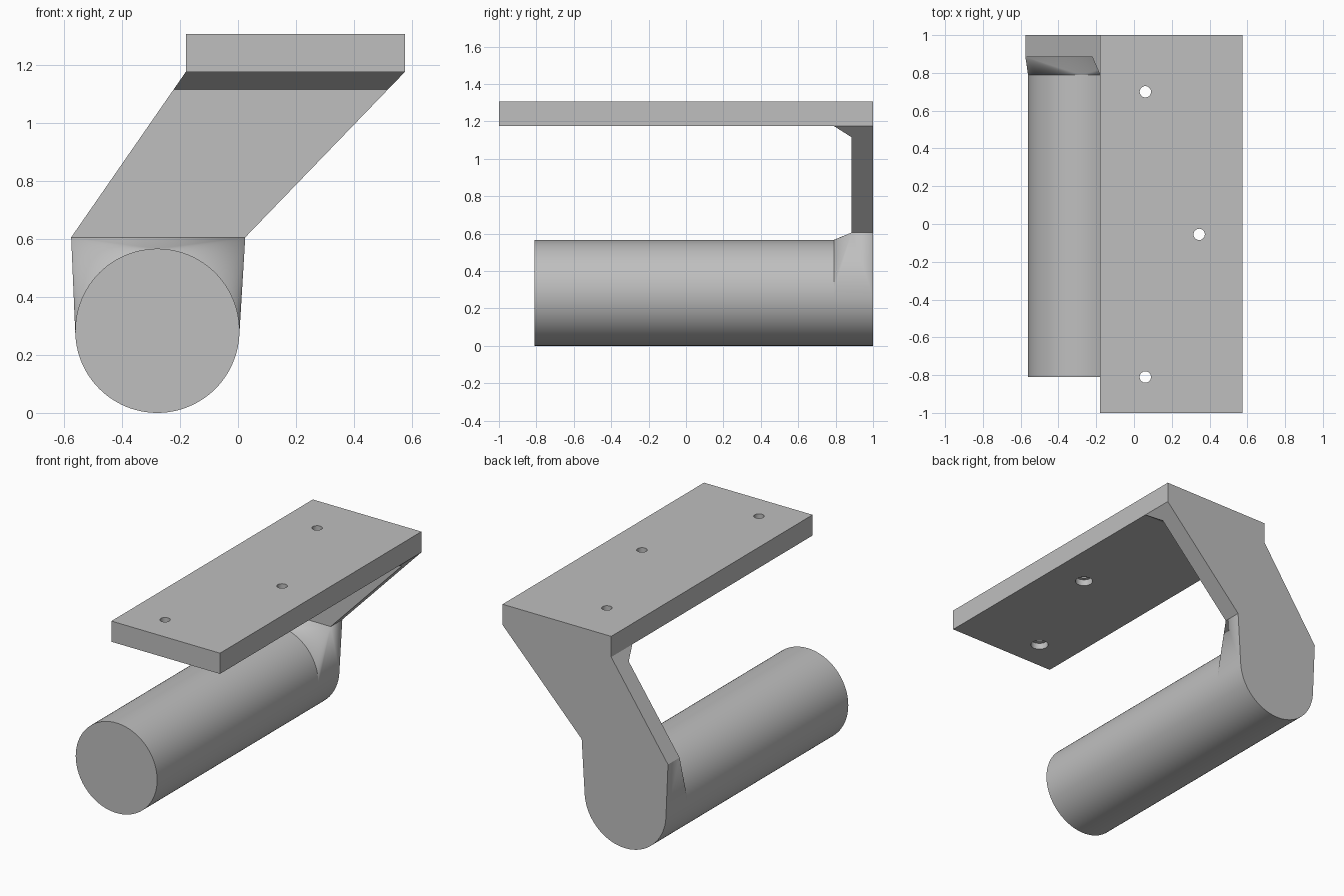
import bpy
import bmesh
from math import cos, sin, pi, radians

if "Cube" in bpy.data.objects:
    bpy.data.objects.remove(bpy.data.objects["Cube"], do_unlink=True)

GREY = (0.52, 0.52, 0.52, 1)
grey = bpy.data.materials.new("plain grey")
grey.use_nodes = True
grey.diffuse_color = GREY
grey.node_tree.nodes["Principled BSDF"].inputs["Base Color"].default_value = GREY

SEGMENTS = 96
BACK = 1.0
ARM_FRONT = 0.885
FILLET_FRONT = 0.79
PLATE_BOTTOM, PLATE_TOP = 1.175, 1.305
ARM_BOTTOM = 0.605
RADIUS = 0.283
GRIP_X = -0.278


def hull(name, points):
    """Solid convex part wrapped around the given points."""
    bm = bmesh.new()
    for p in points:
        bm.verts.new(p)
    bmesh.ops.convex_hull(bm, input=bm.verts[:])
    bmesh.ops.dissolve_limit(bm, angle_limit=0.002, verts=bm.verts[:], edges=bm.edges[:])
    bmesh.ops.recalc_face_normals(bm, faces=bm.faces[:])
    mesh = bpy.data.meshes.new(name)
    bm.to_mesh(mesh)
    bm.free()
    mesh.materials.append(grey)
    obj = bpy.data.objects.new(name, mesh)
    bpy.context.collection.objects.link(obj)
    return obj


def ring(y):
    """Circle of the grip at depth y."""
    angles = [2 * pi * i / SEGMENTS for i in range(SEGMENTS)]
    return [(GRIP_X + RADIUS * cos(a), y, RADIUS + RADIUS * sin(a)) for a in angles]


def arm_edges(z):
    """Left and right limits of the slanted arm at height z."""
    t = (z - ARM_BOTTOM) / (PLATE_BOTTOM - ARM_BOTTOM)
    return -0.575 + 0.395 * t, 0.025 + 0.55 * t


def arm_row(y, z):
    return [(x, y, z) for x in arm_edges(z)]


def smooth(obj):
    bpy.ops.object.select_all(action="DESELECT")
    obj.select_set(True)
    bpy.context.view_layer.objects.active = obj
    bpy.ops.object.shade_smooth_by_angle(angle=radians(25))


def drill(target, x, y, radius, low, high):
    """Cut a round vertical hole and discard the cutter."""
    bpy.ops.mesh.primitive_cylinder_add(vertices=32, radius=radius, depth=high - low,
                                        location=(x, y, (low + high) / 2))
    cutter = bpy.context.object
    cutter.name = "hole_cutter"
    cutter.hide_render = True
    cutter.data.materials.append(grey)
    mod = target.modifiers.new("hole", "BOOLEAN")
    mod.operation = "DIFFERENCE"
    mod.solver = "EXACT"
    mod.object = cutter
    bpy.context.view_layer.objects.active = target
    bpy.ops.object.modifier_apply(modifier=mod.name)
    bpy.data.objects.remove(cutter, do_unlink=True)


# Mounting plate with three screw holes, counterbored from below
plate = hull("mounting_plate", [(x, y, z) for x in (-0.18, 0.575) for y in (-1, BACK)
                                for z in (PLATE_BOTTOM, PLATE_TOP)])
for x, y in ((0.06, 0.70), (0.345, -0.055), (0.06, -0.81)):
    drill(plate, x, y, 0.03, 1.0, 1.5)
    drill(plate, x, y, 0.052, 1.0, PLATE_BOTTOM + 0.04)
smooth(plate)

# Slanted arm and the wedge that braces it under the plate
hull("arm", [p for y in (ARM_FRONT, BACK) for z in (ARM_BOTTOM, PLATE_BOTTOM)
             for p in arm_row(y, z)])
hull("arm_brace", arm_row(ARM_FRONT, 1.115) + arm_row(ARM_FRONT, PLATE_BOTTOM)
     + arm_row(FILLET_FRONT, PLATE_BOTTOM))

# Round grip
smooth(hull("grip", ring(-0.81) + ring(FILLET_FRONT)))

# Blend from the round grip into the flat arm
smooth(hull("grip_to_arm_blend", ring(FILLET_FRONT) + ring(BACK)
            + arm_row(ARM_FRONT, ARM_BOTTOM) + arm_row(BACK, ARM_BOTTOM)))
